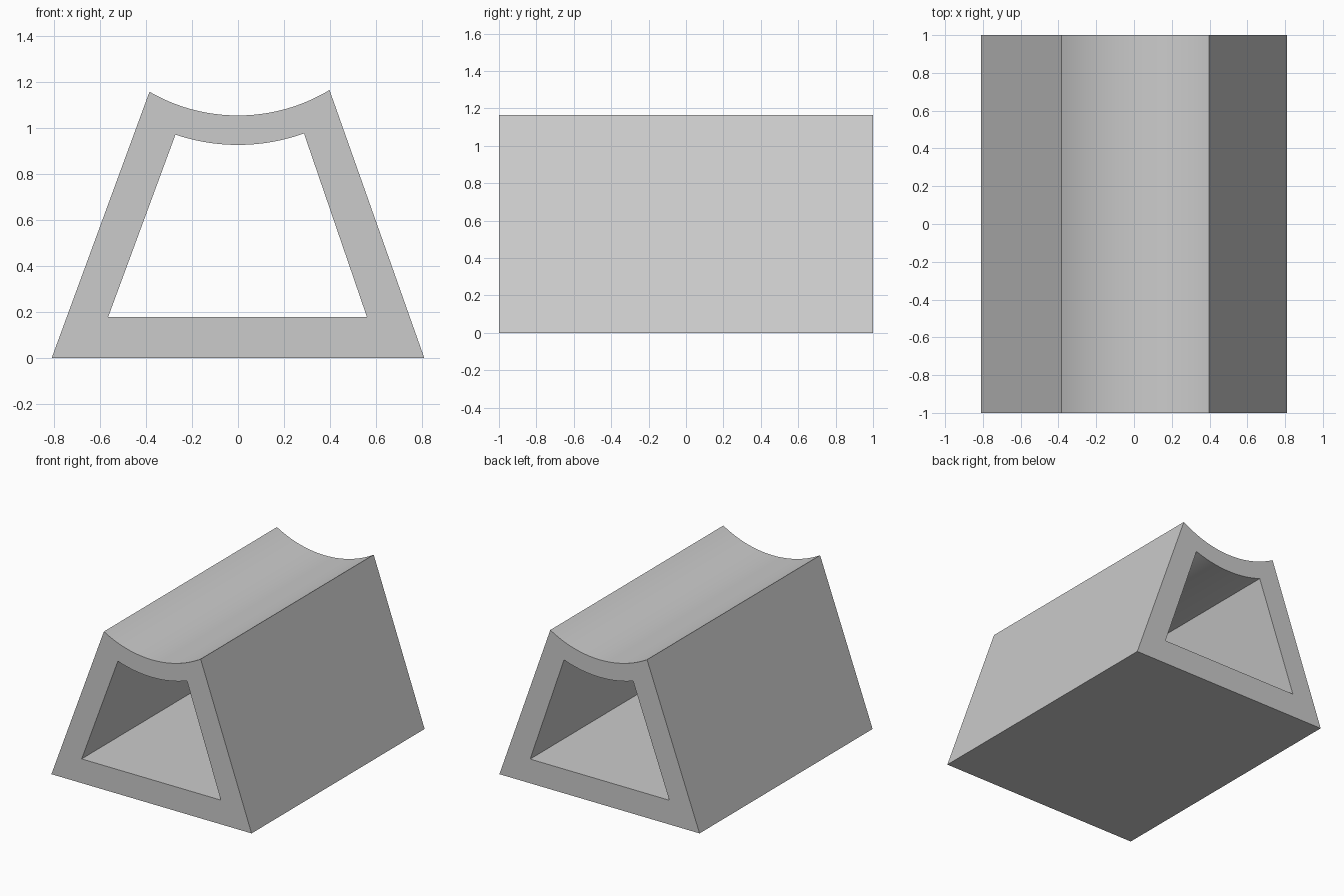
import bpy
import bmesh
import math

cube = bpy.data.objects.get("Cube")
if cube:
    bpy.data.objects.remove(cube, do_unlink=True)

HALF_LENGTH = 1.0
ARC_STEPS = 32


def section(base_left, base_right, base_z, top_left, top_right, centre_z, radius):
    """Trapezoid outline whose top edge is a concave circular arc."""
    start, end = math.asin(top_right / radius), math.asin(top_left / radius)
    points = [(base_left, base_z), (base_right, base_z)]
    for i in range(ARC_STEPS + 1):
        a = start + (end - start) * i / ARC_STEPS
        points.append((radius * math.sin(a), centre_z - radius * math.cos(a)))
    return points


# Outer wall and the tunnel through it
outer = section(-0.81, 0.81, 0.0, -0.385, 0.398, 1.824, 0.77)
inner = section(-0.565, 0.561, 0.177, -0.272, 0.287, 1.776, 0.85)

# Four matching loops: outer front, outer back, inner back, inner front
bm = bmesh.new()
loops = [[bm.verts.new((x, y, z)) for x, z in outline]
         for outline, y in ((outer, -HALF_LENGTH), (outer, HALF_LENGTH),
                            (inner, HALF_LENGTH), (inner, -HALF_LENGTH))]
count = len(outer)
for k in range(4):
    a, b = loops[k], loops[(k + 1) % 4]
    for i in range(count):
        j = (i + 1) % count
        bm.faces.new((a[i], a[j], b[j], b[i]))
bmesh.ops.recalc_face_normals(bm, faces=bm.faces)

mesh = bpy.data.meshes.new("hollow_cradle_block")
bm.to_mesh(mesh)
bm.free()
block = bpy.data.objects.new("hollow_cradle_block", mesh)
bpy.context.collection.objects.link(block)

# Plain grey material
grey = bpy.data.materials.new("light_grey")
grey.use_nodes = True
colour = (0.6, 0.6, 0.6, 1.0)
grey.diffuse_color = colour
grey.node_tree.nodes["Principled BSDF"].inputs["Base Color"].default_value = colour
mesh.materials.append(grey)

# Smooth the curved trough, keep the corners sharp
bpy.ops.object.select_all(action="DESELECT")
block.select_set(True)
bpy.context.view_layer.objects.active = block
bpy.ops.object.shade_smooth_by_angle(angle=math.radians(30))
